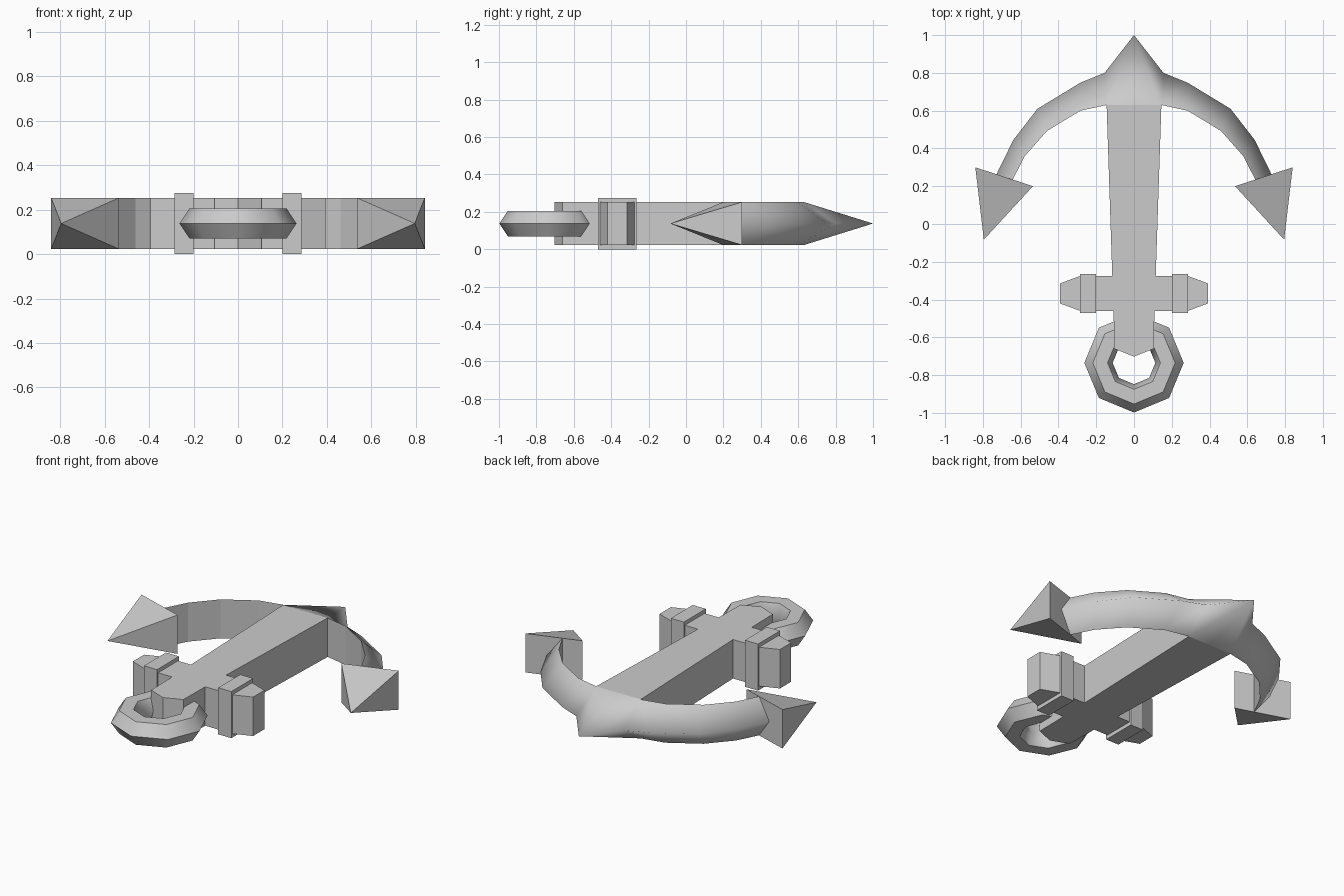
import bpy, bmesh, math

if "Cube" in bpy.data.objects:
    bpy.data.objects.remove(bpy.data.objects["Cube"])

MID, HALF = 0.1375, 0.115
LO, HI = MID - HALF, MID + HALF


def make(name, verts, faces, mirror=False):
    mesh = bpy.data.meshes.new(name)
    mesh.from_pydata(verts, [], faces)
    bm = bmesh.new()
    bm.from_mesh(mesh)
    bmesh.ops.recalc_face_normals(bm, faces=bm.faces)
    bm.to_mesh(mesh)
    bm.free()
    obj = bpy.data.objects.new(name, mesh)
    bpy.context.collection.objects.link(obj)
    if mirror:
        obj.modifiers.new("mirror", 'MIRROR').use_axis[0] = True
    return obj


def prism(name, outline, lo=LO, hi=HI, mirror=False):
    n = len(outline)
    verts = [(x, y, z) for z in (lo, hi) for x, y in outline]
    faces = [tuple(range(n)), tuple(range(n, 2 * n))]
    faces += [(i, (i + 1) % n, n + (i + 1) % n, n + i) for i in range(n)]
    return make(name, verts, faces, mirror)


# Shank with the cross stock, one outline
right = [(0.105, -0.66), (0.108, -0.46), (0.205, -0.46), (0.205, -0.275),
         (0.115, -0.275), (0.145, 0.63)]
prism("shank", [(0, -0.702)] + right + [(-x, y) for x, y in reversed(right)])

# Bands and tapered ends of the stock
prism("stock_band", [(0.2, -0.47), (0.285, -0.47), (0.285, -0.265), (0.2, -0.265)],
      0, 0.275, True)
prism("stock_end", [(0.285, -0.46), (0.393, -0.42), (0.393, -0.315), (0.285, -0.275)],
      mirror=True)

# Curved arms: triangular section with a flat inner side and an outer ridge
inner = [(0, 0.63), (0.145, 0.63), (0.283, 0.6), (0.46, 0.493), (0.578, 0.36), (0.642, 0.235)]
outer = [(0, 1.0), (0.156, 0.8), (0.284, 0.748), (0.511, 0.61), (0.639, 0.445), (0.728, 0.263)]
verts = []
for (ix, iy), (ox, oy) in zip(inner, outer):
    verts += [(ix, iy, HI), (ox, oy, MID), (ix, iy, LO)]
faces = []
for i in range(len(inner) - 1):
    a, b = 3 * i, 3 * i + 3
    if i == 0:  # pointed crown
        faces += [(a, b, a + 1), (b, b + 1, a + 1),
                  (a + 2, a + 1, b + 2), (b + 2, a + 1, b + 1)]
    else:
        faces += [(a, b, b + 1, a + 1), (a + 1, b + 1, b + 2, a + 2)]
    faces.append((a, a + 2, b + 2, b))
arms = make("arms", verts, faces, True)
for p in arms.data.polygons:
    p.use_smooth = True
for e in arms.data.edges:  # keep the inner borders crisp
    e.use_edge_sharp = all(v % 3 != 1 for v in e.vertices)

# Pyramid flukes at the arm ends
make("fluke", [(0.84, 0.3, LO), (0.84, 0.3, HI), (0.535, 0.2, HI), (0.535, 0.2, LO),
               (0.795, -0.083, MID)],
     [(0, 1, 2, 3), (0, 1, 4), (1, 2, 4), (2, 3, 4), (3, 0, 4)], True)

# Eight-sided ring with a six-sided section
section = [(0.263, 0), (0.218, 0.068), (0.14, 0.068), (0.113, 0), (0.14, -0.068), (0.218, -0.068)]
verts, faces = [], []
for i in range(8):
    a = math.pi / 4 * i
    verts += [(r * math.cos(a), -0.735 + r * math.sin(a), MID + h) for r, h in section]
    j = (i + 1) % 8
    faces += [(i * 6 + k, j * 6 + k, j * 6 + (k + 1) % 6, i * 6 + (k + 1) % 6) for k in range(6)]
ring = make("ring", verts, faces)
bpy.context.view_layer.objects.active = ring
ring.select_set(True)
bpy.ops.object.shade_smooth_by_angle(angle=math.radians(50))
